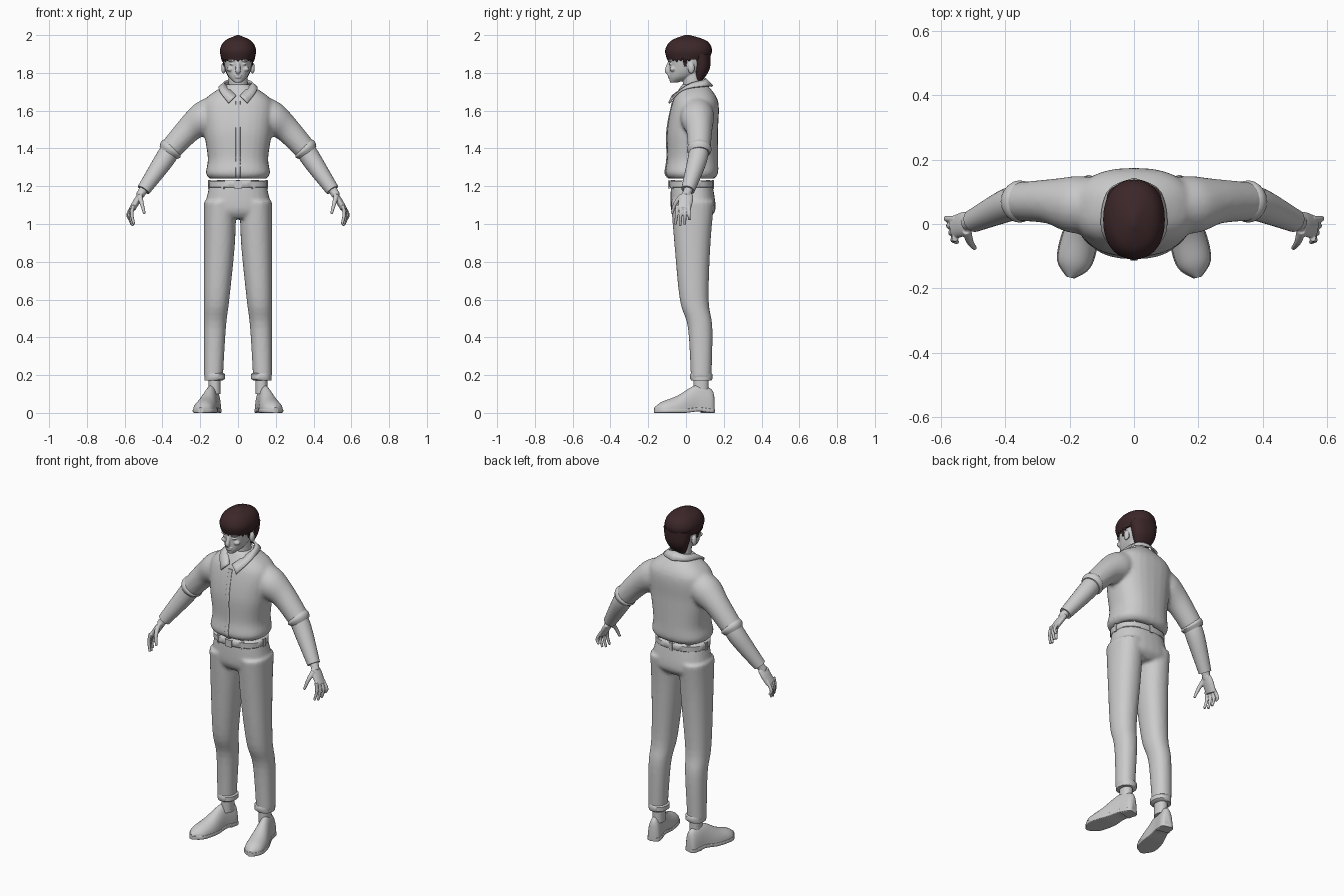
import bpy, bmesh
from math import sin, cos, pi, copysign, radians
from mathutils import Vector, Matrix

if "Cube" in bpy.data.objects:
    bpy.data.objects.remove(bpy.data.objects["Cube"])


def material(name, red, green, blue):
    colour = (red, green, blue, 1)
    mat = bpy.data.materials.new(name)
    mat.use_nodes = True
    mat.diffuse_color = colour
    mat.node_tree.nodes["Principled BSDF"].inputs["Base Color"].default_value = colour
    return mat


GREY = material("plain grey", .6, .6, .6)
BROWN = material("dark brown hair", .045, .02, .022)
SIDES = (("left", 1), ("right", -1))
UP = Vector((0, 0, 1))


# ---------- helpers ----------
def smooth_path(keys, steps=5):
    """Catmull-Rom interpolation of equal-length tuples."""
    last = len(keys) - 1
    path = []
    for i in range(last):
        before, start, end, after = [Vector(keys[min(max(i + j, 0), last)]) for j in (-1, 0, 1, 2)]
        for k in range(steps):
            t = k / steps
            ease_in = (end - before) / 2
            ease_out = (after - start) / 2
            blend = t * t * (3 - 2 * t)
            path.append(start.lerp(end, blend) + ease_in * t * (1 - t) ** 2 - ease_out * t * t * (1 - t))
    return path + [Vector(keys[last])]


def signed_power(value, power):
    return copysign(abs(value) ** (2 / power), value)


def loft(bm, rings, power=2, sides=28):
    """Skin closed superellipse rings given as (centre, half axis, half axis)."""
    loops = []
    for centre, u, v in rings:
        angles = [2 * pi * i / sides for i in range(sides)]
        loops.append([bm.verts.new(centre + u * signed_power(cos(a), power) + v * signed_power(sin(a), power))
                      for a in angles])
    for low, high in zip(loops, loops[1:]):
        for i in range(sides):
            j = (i + 1) % sides
            bm.faces.new((low[i], low[j], high[j], high[i]))
    bm.faces.new(loops[0][::-1])
    bm.faces.new(loops[-1])
    return [vert for loop in loops for vert in loop]


def stack(bm, keys, edge=0, side=1, power=2.2, steps=5):
    """Level rings (height, half width, front, back); with an edge, the outer side stays on it."""
    rings = []
    for z, half, front, back in smooth_path(keys, steps):
        x = side * (edge - half) if edge else 0
        rings.append((Vector((x, (front + back) / 2, z)), Vector((half, 0, 0)), Vector((0, (back - front) / 2, 0))))
    loft(bm, rings, power)


def tube(bm, keys, side=1, wide=1):
    """Limb along (x, y, z, radius), optionally widened front to back."""
    path = smooth_path(keys)
    mirror = Vector((side, 1, 1))
    rings = []
    for i, point in enumerate(path):
        ahead, behind = path[min(i + 1, len(path) - 1)], path[max(i - 1, 0)]
        along = (ahead - behind).xyz.normalized()
        v = (Vector((0, 1, 0)) - along * along.y).normalized()
        u = along.cross(v)
        radius = point[3]
        rings.append((point.xyz * mirror, u * mirror * radius, v * mirror * radius * wide))
    loft(bm, rings, sides=20)


def blob(bm, place, size):
    bmesh.ops.create_uvsphere(bm, u_segments=20, v_segments=12, radius=1,
                              matrix=Matrix.LocRotScale(Vector(place), None, Vector(size)))


def block(bm, place, size, turn=0):
    bmesh.ops.create_cube(bm, size=1, matrix=Matrix.LocRotScale(
        Vector(place), Matrix.Rotation(turn, 3, "Z"), Vector(size)))


def finish(bm, name, mat=GREY, voxel=0, passes=4):
    """Make the object; a voxel size fuses overlapping pieces into one skin."""
    bmesh.ops.recalc_face_normals(bm, faces=bm.faces)
    mesh = bpy.data.meshes.new(name)
    bm.to_mesh(mesh)
    bm.free()
    mesh.materials.append(mat)
    mesh.shade_smooth()
    mesh.set_sharp_from_angle(angle=radians(45))
    obj = bpy.data.objects.new(name, mesh)
    bpy.context.scene.collection.objects.link(obj)
    if voxel:
        fuse = obj.modifiers.new("fuse", "REMESH")
        fuse.mode, fuse.voxel_size, fuse.use_smooth_shade = "VOXEL", voxel, True
        soften = obj.modifiers.new("soften", "SMOOTH")
        soften.factor, soften.iterations = .5, passes
    return obj


# ---------- shirt with upper sleeves ----------
torso = [(1.24, .15, -.09, .15), (1.27, .17, -.11, .17), (1.35, .16, -.1, .17),
         (1.5, .18, -.1, .17), (1.65, .18, -.07, .17), (1.74, .06, -.02, .11)]
bm = bmesh.new()
stack(bm, torso, power=2.4)
for _, side in SIDES:
    tube(bm, [(.1, .06, 1.61, .08), (.18, .06, 1.56, .09), (.26, .07, 1.5, .07), (.36, .07, 1.39, .06)], side)
finish(bm, "shirt", voxel=.01)

# button strip follows the shirt front
bm = bmesh.new()
stack(bm, [(z, .013, front - .004, 0) for z, half, front, back in torso[:-1]], power=8)
finish(bm, "button_strip")

# folded collar, half modelled and mirrored
neckline = [(.01, -.07, 1.68), (.07, .02, 1.74), (.05, .09, 1.76), (0, .1, 1.77)]
hem = [(.05, -.09, 1.64), (.1, -.02, 1.71), (.08, .1, 1.73), (0, .14, 1.73)]
bm = bmesh.new()
inner, outer = [[bm.verts.new(p) for p in smooth_path(row)] for row in (neckline, hem)]
for i in range(len(inner) - 1):
    bm.faces.new((inner[i], inner[i + 1], outer[i + 1], outer[i]))
collar = finish(bm, "collar")
collar.modifiers.new("mirror", "MIRROR").use_clip = True
cloth = collar.modifiers.new("cloth", "SOLIDIFY")
cloth.thickness, cloth.offset = .01, 0

# ---------- forearms, elbow folds and hands ----------
for name, side in SIDES:
    bm = bmesh.new()
    tube(bm, [(.34, .07, 1.42, .05), (.39, .06, 1.34, .052), (.5, .01, 1.18, .036)], side)
    finish(bm, name + "_forearm_sleeve")
    bm = bmesh.new()
    tube(bm, [(.34, .07, 1.41, .055), (.355, .07, 1.395, .066), (.37, .07, 1.375, .055)], side)
    finish(bm, name + "_elbow_fold")

    bm = bmesh.new()
    tube(bm, [(.49, .02, 1.2, .025), (.52, 0, 1.15, .022)], side)
    tube(bm, [(.51, .01, 1.16, .014), (.53, 0, 1.13, .018), (.56, -.01, 1.08, .017)], side, wide=2.1)
    for i in range(4):
        y, x, tip = .02 * i - .045, .55 + .007 * i, .99 + .008 * (i - 1) ** 2
        tube(bm, [(.555, y, 1.1, .01), (x + .012, y * 1.1, 1.05, .009), (x, y * 1.25, tip, .007)], side)
    tube(bm, [(.52, -.02, 1.15, .015), (.51, -.055, 1.11, .011), (.495, -.075, 1.055, .007)], side)
    finish(bm, name + "_hand", voxel=.0032, passes=3)

# ---------- trousers ----------
bm = bmesh.new()
stack(bm, [(1.21, .15, -.08, .14), (1.08, .176, -.08, .157), (1.03, .16, -.05, .12)], power=2.4)
for _, side in SIDES:
    stack(bm, [(1.12, .085, -.08, .15), (.9, .082, -.062, .13), (.6, .067, -.033, .12),
               (.45, .058, .01, .14), (.18, .05, .026, .135)], .18, side)
finish(bm, "trousers", voxel=.01)

for name, side in SIDES:
    # trouser turn-up and ankle
    bm = bmesh.new()
    stack(bm, [(z, .054 - inset, .022 + inset, .14 - inset)
               for z, inset in ((.172, .006), (.18, 0), (.205, 0), (.212, .006))], .177, side, steps=1)
    finish(bm, name + "_turn_up")
    bm = bmesh.new()
    stack(bm, [(z, .032, .04, .12) for z in (.1, .2)], .156, side)
    finish(bm, name + "_ankle")

    # shoe laid along a line turned outward: distance, half width, height
    heel = Vector((.12 * side, .147, 0))
    along = Vector((.25 * side, -1, 0)).normalized()
    across = along.cross(UP)
    shape = smooth_path([(0, .02, .1), (.02, .036, .13), (.1, .04, .145), (.2, .056, .09),
                         (.28, .05, .06), (.323, .01, .03)])
    ground = .017
    bm = bmesh.new()
    for vert in loft(bm, [(heel + along * t + UP * ground, across * w, UP * (h - ground)) for t, w, h in shape]):
        vert.co.z = max(vert.co.z, ground)
    finish(bm, name + "_shoe")
    bm = bmesh.new()
    loft(bm, [(heel + along * t + UP * (.011 + .009 * max(0, 1 - abs(t - .09) / .07)),
               across * (w + .003), UP * .011) for t, w, h in shape], power=8)
    finish(bm, name + "_sole")
    bm = bmesh.new()
    loft(bm, [(heel + along * t + UP * .011, across * w, UP * .011) for t, w, h in shape if t < .08], power=8)
    finish(bm, name + "_shoe_heel")

# ---------- belt, loops and buckle ----------
bm = bmesh.new()
stack(bm, [(z, .157 - inset, inset - .089, .146 - inset)
           for z, inset in ((1.192, .005), (1.197, 0), (1.226, 0), (1.231, .005))], power=2.4, steps=1)
finish(bm, "belt")
bm = bmesh.new()
for degrees in (-122, -58, 0, 50, 90, 130, 180):
    turn = radians(degrees)
    block(bm, (.153 * cos(turn), .028 + .115 * sin(turn), 1.21), (.013, .02, .048), turn)
finish(bm, "belt_loops")
bm = bmesh.new()
block(bm, (0, -.089, 1.21), (.044, .012, .042))
finish(bm, "buckle")

# ---------- head, neck and face ----------
bm = bmesh.new()
stack(bm, [(1.75, .02, -.085, -.04), (1.78, .05, -.09, .04), (1.83, .07, -.09, .1),
           (1.9, .075, -.09, .11), (1.96, .04, -.04, .06)])
tube(bm, [(0, .045, 1.67, .055), (0, .03, 1.8, .05)])
tube(bm, [(0, -.085, 1.86, .009), (0, -.1, 1.813, .013), (0, -.09, 1.8, .01)])
for z, width in ((1.787, .022), (1.777, .018)):
    blob(bm, (0, -.088, z), (width, .009, .006))
for _, side in SIDES:
    blob(bm, (.03 * side, -.082, 1.866), (.024, .014, .007))
    blob(bm, (.03 * side, -.079, 1.846), (.015, .011, .006))
    blob(bm, (.04 * side, -.07, 1.82), (.02, .016, .014))
    blob(bm, (.077 * side, .028, 1.826), (.012, .018, .03))
finish(bm, "head", voxel=.0035, passes=2)

# ---------- hair: cap, nape, fringe locks and sideburns ----------
bm = bmesh.new()
stack(bm, [(1.87, .085, -.1, .12), (1.92, .096, -.11, .138), (1.97, .07, -.08, .11), (2, .005, -.005, .02)])
stack(bm, [(1.9, .085, .03, .13), (1.82, .07, .04, .125), (1.755, .04, .045, .085)])
for i in range(-7, 8):
    x, y = .079 * sin(i / 4), -.09 * cos(i / 4)
    tube(bm, [(x, y, 1.89, .013), (x, y, 1.873, .01), (x, y, 1.858 + .004 * (i % 2), .003)])
for _, side in SIDES:
    tube(bm, [(.078, -.006, 1.89, .008), (.074, -.004, 1.835, .003)], side, wide=2)
finish(bm, "hair", BROWN)
